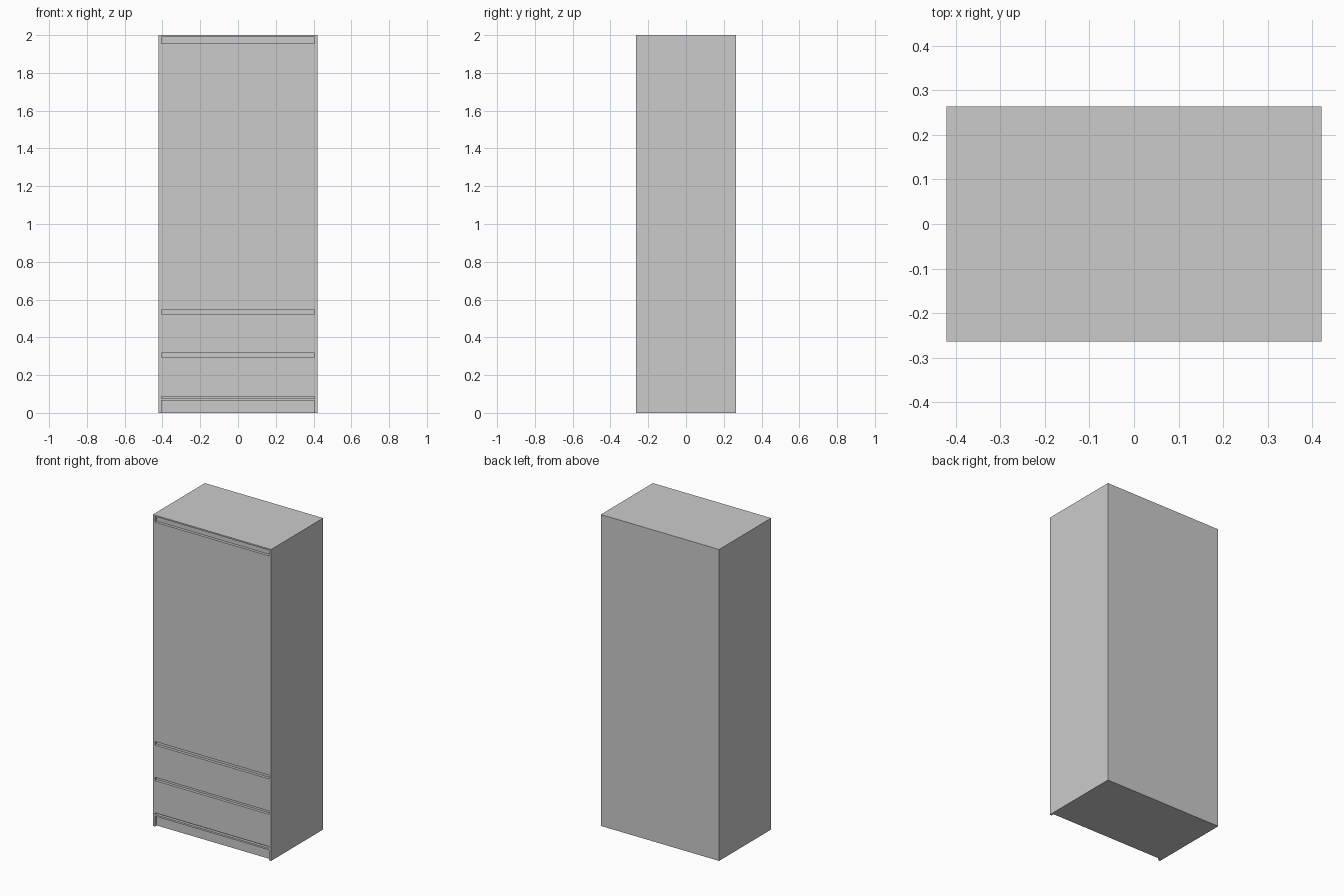
import bpy, bmesh

if "Cube" in bpy.data.objects:
    bpy.data.objects.remove(bpy.data.objects["Cube"])

W, D, H = 0.42, 0.264, 2.0      # half width, half depth, height
IN = 0.406                      # inner face of the side panels
REC = 0.018                     # thickness of the front panels / groove depth


def box(name, x0, x1, y0, y1, z0, z1):
    bm = bmesh.new()
    bmesh.ops.create_cube(bm, size=1)
    for v in bm.verts:
        v.co = (x1 if v.co.x > 0 else x0,
                y1 if v.co.y > 0 else y0,
                z1 if v.co.z > 0 else z0)
    mesh = bpy.data.meshes.new(name)
    bm.to_mesh(mesh)
    bm.free()
    obj = bpy.data.objects.new(name, mesh)
    bpy.context.collection.objects.link(obj)
    return obj


# Full-height side panels
box("side_panel_left", -W, -IN, -D, D, 0, H)
box("side_panel_right", IN, W, -D, D, 0, H)

# Closed body, whose front is the recessed toe kick and groove backs
box("cabinet_body", -IN, IN, -D + REC, D, 0, H)

# Front panels, separated by finger grooves
fronts = [
    ("bottom_rail", 0.066, 0.077),
    ("lower_drawer_front", 0.088, 0.295),
    ("upper_drawer_front", 0.316, 0.523),
    ("door", 0.546, 1.955),
    ("top_rail", 1.991, H),
]
for name, z0, z1 in fronts:
    box(name, -IN, IN, -D, -D + REC, z0, z1)
